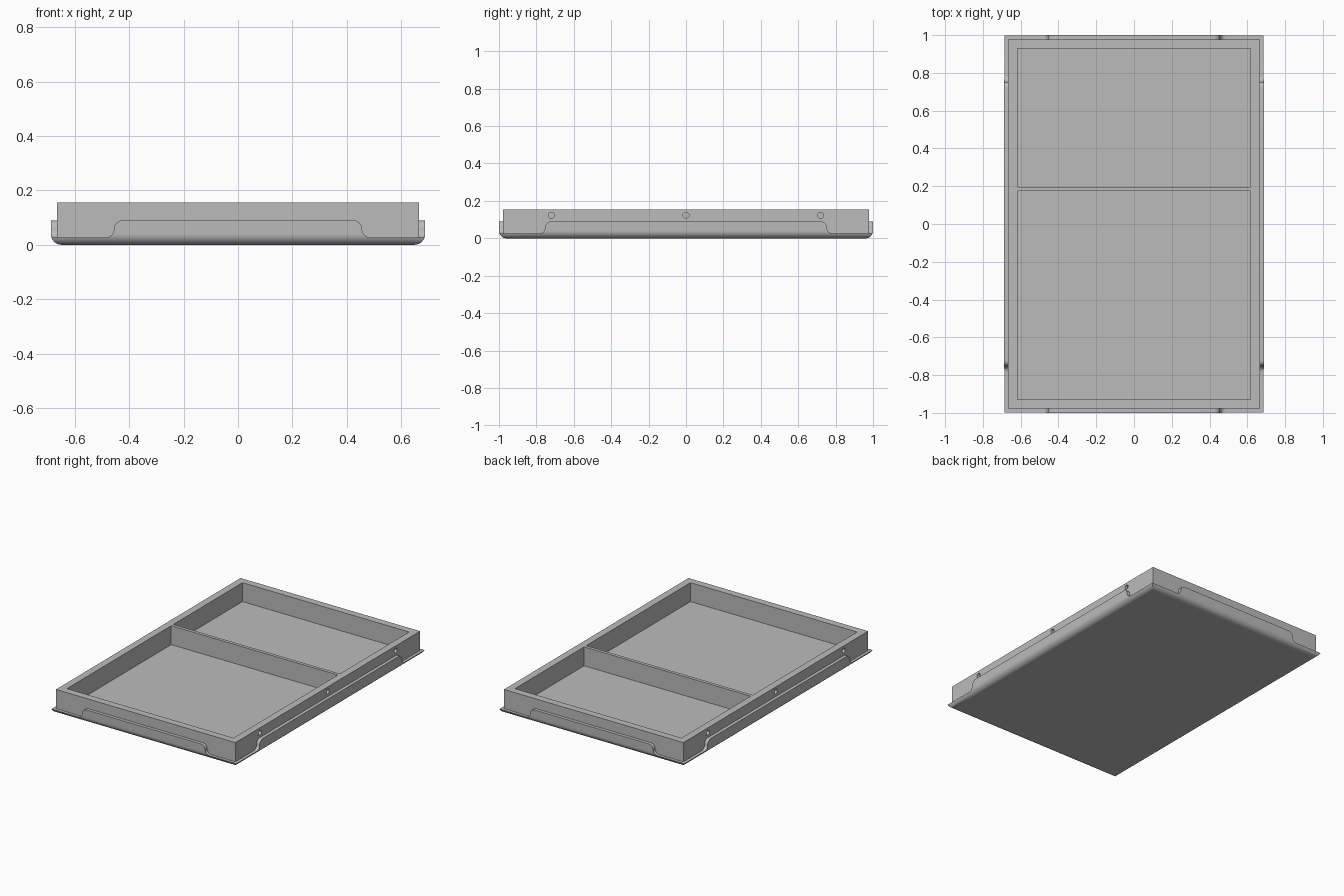
import bpy, bmesh, math
from mathutils import Matrix, Vector

if "Cube" in bpy.data.objects:
    bpy.data.objects.remove(bpy.data.objects["Cube"])

HALF_X, HALF_Y = 0.688, 1.0       # outer half sizes of the pan
WALL = 0.022                      # flange thickness
BEND = 0.04                       # bottom bend radius
LOW, HIGH = 0.026, 0.09           # rim heights
TOP = 0.155                       # frame height
FLOOR = 0.028

grey = bpy.data.materials.new("plain grey")
grey.use_nodes = True
colour = (0.5, 0.5, 0.5, 1)
grey.diffuse_color = colour
grey.node_tree.nodes["Principled BSDF"].inputs["Base Color"].default_value = colour


def make_object(name, bm):
    bmesh.ops.recalc_face_normals(bm, faces=bm.faces)
    mesh = bpy.data.meshes.new(name)
    bm.to_mesh(mesh)
    bm.free()
    mesh.materials.append(grey)
    obj = bpy.data.objects.new(name, mesh)
    bpy.context.collection.objects.link(obj)
    return obj


def add_box(bm, low, high):
    low, high = Vector(low), Vector(high)
    matrix = Matrix.Translation((low + high) / 2) @ Matrix.Diagonal((*(high - low), 1))
    bmesh.ops.create_cube(bm, size=1, matrix=matrix)


def smooth(obj):
    bpy.ops.object.select_all(action='DESELECT')
    obj.select_set(True)
    bpy.context.view_layer.objects.active = obj
    bpy.ops.object.shade_smooth_by_angle(angle=math.radians(35))


def rim_stations(length, start):
    """Positions along one side with the rim height at each: low, S-curve, high."""
    r = (HIGH - LOW) / 2
    half = [(length, LOW)]
    angles = [math.pi / 2 * i / 8 for i in range(9)]
    half += [(start - r * math.sin(a), LOW + r * (1 - math.cos(a))) for a in angles]
    half += [(start - 2 * r + r * math.cos(a), HIGH - r + r * math.sin(a)) for a in angles[1:]]
    return [(-t, h) for t, h in half] + half[::-1]


def section(height):
    """Inset and height of the bent edge, cut off at the rim height."""
    points = []
    for i in range(11):
        z = min(BEND * (1 - math.cos(math.pi / 2 * i / 10)), height)
        points.append((BEND - math.sqrt(BEND ** 2 - (BEND - z) ** 2), z))
    return points + [(points[-1][0], height), (WALL, height)]


# Pan: flat bottom with four bent, mitred edges
bm = bmesh.new()
for turn in range(4):
    along, out, start = ((HALF_X, HALF_Y, 0.488), (HALF_Y, HALF_X, 0.785))[turn % 2]
    spin = Matrix.Rotation(turn * math.pi / 2, 4, 'Z')
    rows = []
    for t, height in rim_stations(along, start):
        row = []
        for inset, z in section(height):
            limit = along - inset
            x = max(-limit, min(limit, t))
            row.append(bm.verts.new(spin @ Vector((x, inset - out, z))))
        rows.append(row)
    for a, b in zip(rows, rows[1:]):
        for i in range(len(a) - 1):
            bm.faces.new((a[i], b[i], b[i + 1], a[i + 1]))
bx, by = HALF_X - BEND, HALF_Y - BEND
bm.faces.new([bm.verts.new((sx * bx, sy * by, 0))
              for sx, sy in ((-1, -1), (-1, 1), (1, 1), (1, -1))])
bmesh.ops.remove_doubles(bm, verts=bm.verts, dist=0.00002)
bmesh.ops.dissolve_degenerate(bm, edges=bm.edges, dist=0.00001)
smooth(make_object("pan", bm))

# Frame block with two compartments and side holes cut out
fx, fy = HALF_X - WALL, HALF_Y - WALL
bm = bmesh.new()
add_box(bm, (-fx, -fy, 0.01), (fx, fy, TOP))
frame = make_object("divided_frame", bm)

bm = bmesh.new()
for y0, y1 in ((-0.93, 0.175), (0.197, 0.93)):
    add_box(bm, (-0.618, y0, FLOOR), (0.618, y1, TOP + 0.1))
for side in (-1, 1):
    for y in (-0.72, 0, 0.72):
        matrix = Matrix.Translation((side * fx, y, 0.123)) @ Matrix.Rotation(math.pi / 2, 4, 'Y')
        bmesh.ops.create_cone(bm, cap_ends=True, segments=24, radius1=0.016,
                              radius2=0.016, depth=0.05, matrix=matrix)
cutter = make_object("frame_cutter", bm)
cutter.hide_render = True

cut = frame.modifiers.new("cut", 'BOOLEAN')
cut.operation = 'DIFFERENCE'
cut.solver = 'EXACT'
cut.object = cutter
graph = bpy.context.evaluated_depsgraph_get()
result = bpy.data.meshes.new_from_object(frame.evaluated_get(graph))
frame.modifiers.clear()
frame.data = result
bpy.data.objects.remove(cutter)
smooth(frame)
